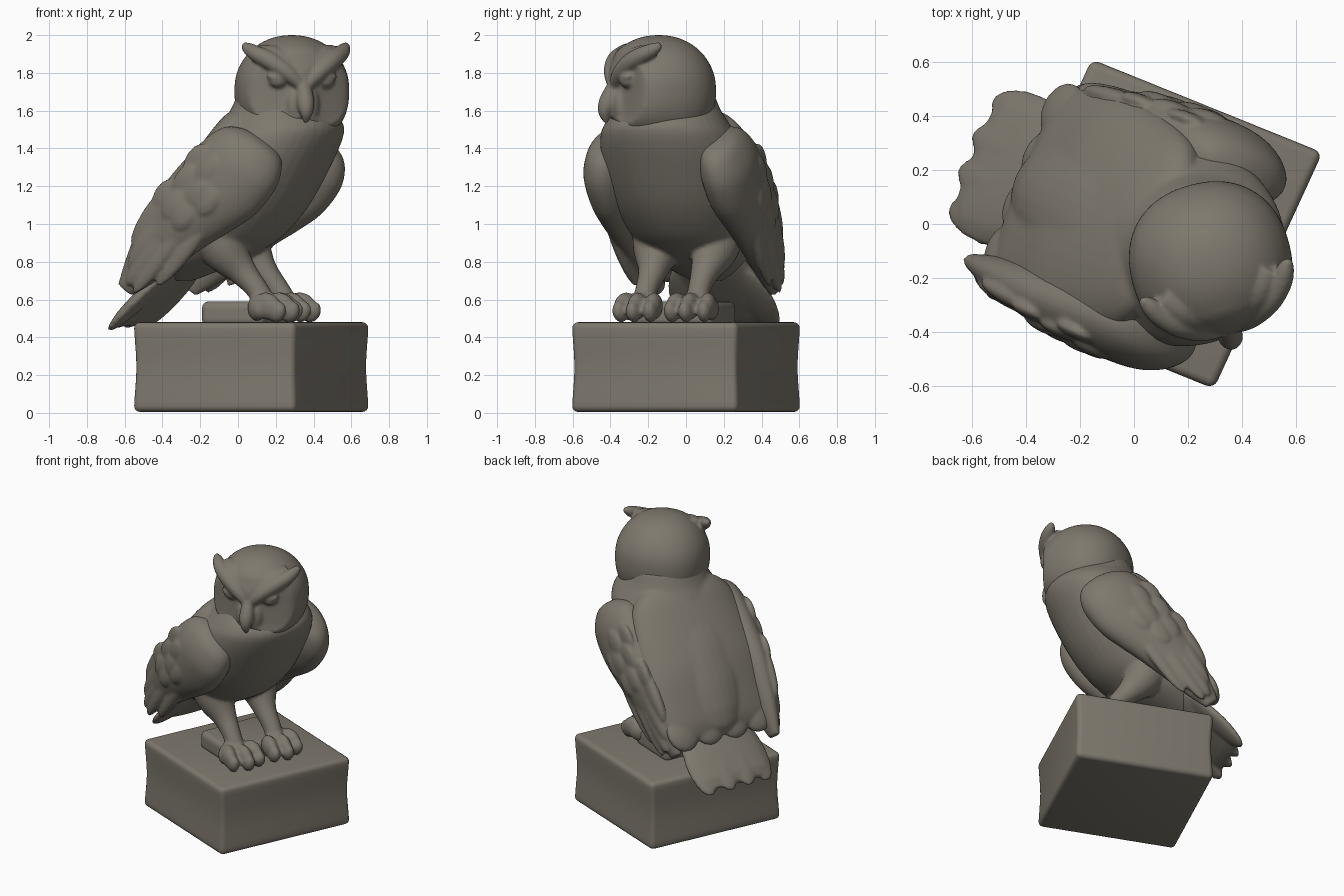
import bpy, bmesh, math
from mathutils import Vector, Matrix

if "Cube" in bpy.data.objects:
    bpy.data.objects.remove(bpy.data.objects["Cube"])

stone = bpy.data.materials.new("warm_grey_stone")
stone.diffuse_color = (0.21, 0.19, 0.155, 1)
stone.use_nodes = True
stone.node_tree.nodes["Principled BSDF"].inputs["Base Color"].default_value = stone.diffuse_color

YAW = math.radians(-22)
OWL_AT = (0.06, -0.03, 0)


def refine(rows, k=5):
    """Smoothly interpolate rows of section numbers."""
    out = []
    for i in range(len(rows) - 1):
        a, b, c, d = (rows[max(0, min(j, len(rows) - 1))] for j in (i - 1, i, i + 1, i + 2))
        for s in range(k):
            t = s / k
            out.append(tuple(q + .5 * t * (r - p + t * (2 * p - 5 * q + 4 * r - e + t * (3 * (q - r) + e - p)))
                             for p, q, r, e in zip(a, b, c, d)))
    return out + [rows[-1]]


def loft(bm, sections, n=28):
    """Closed skin through elliptical sections given as (centre, u, v)."""
    rings = []
    for c, u, v in sections:
        rings.append([bm.verts.new(c + u * math.cos(2 * math.pi * i / n) + v * math.sin(2 * math.pi * i / n))
                      for i in range(n)])
    for a, b in zip(rings, rings[1:]):
        for i in range(n):
            bm.faces.new((a[i], a[(i + 1) % n], b[(i + 1) % n], b[i]))
    bm.faces.new(rings[0])
    bm.faces.new(rings[-1])


def tube(bm, pts, side=1):
    """Round tapered tube through (x, y, z, radius) points."""
    pts = refine(pts, 4)
    cs = [Vector((x, y * side, z)) for x, y, z, r in pts]
    secs = []
    for i, c in enumerate(cs):
        t = (cs[min(i + 1, len(cs) - 1)] - cs[max(i - 1, 0)]).normalized()
        u = t.cross(Vector((1, 0, 0))).normalized()
        secs.append((c, u * pts[i][3], t.cross(u) * pts[i][3]))
    loft(bm, secs, 20)


def blob(bm, at, radii, pitch=0, yaw=0):
    m = (Matrix.Translation(at) @ Matrix.Rotation(math.radians(yaw), 4, 'Z')
         @ Matrix.Rotation(math.radians(pitch), 4, 'Y') @ Matrix.Diagonal((*radii, 1)))
    return bmesh.ops.create_uvsphere(bm, u_segments=24, v_segments=14, radius=1, matrix=m)['verts']


def finish(bm, name, at=OWL_AT, yaw=YAW, voxel=0.012, smooth=4):
    bmesh.ops.recalc_face_normals(bm, faces=bm.faces)
    me = bpy.data.meshes.new(name)
    for f in bm.faces:
        f.smooth = True
    bm.to_mesh(me)
    bm.free()
    me.materials.append(stone)
    ob = bpy.data.objects.new(name, me)
    bpy.context.collection.objects.link(ob)
    ob.location = at
    ob.rotation_euler = (0, 0, yaw)
    if voxel:
        r = ob.modifiers.new("fuse", 'REMESH')
        r.mode = 'VOXEL'
        r.voxel_size = voxel
        r.use_smooth_shade = True
        s = ob.modifiers.new("soften", 'SMOOTH')
        s.factor = 0.5
        s.iterations = smooth
    return ob


# Pedestal and slab: slightly skewed blocks with pinched sides and rounded edges
def block(name, at, size, pinch, bevel, skew):
    bm = bmesh.new()
    bmesh.ops.create_cube(bm, size=1)
    for v in bm.verts:
        v.co = Vector(c * s for c, s in zip(v.co, size))
    bmesh.ops.bevel(bm, geom=bm.edges[:], offset=bevel, segments=4, profile=0.5, affect='EDGES')
    for k in range(1, 8):
        bmesh.ops.bisect_plane(bm, geom=bm.verts[:] + bm.edges[:] + bm.faces[:],
                               plane_co=(0, 0, (k / 8 - 0.5) * size[2]), plane_no=(0, 0, 1))
    for v in bm.verts:
        w = 1 - pinch * math.cos(math.pi * v.co.z / size[2]) ** 2
        v.co.x = (v.co.x + skew * v.co.y) * w
        v.co.y *= w
    ob = finish(bm, name, at, YAW, voxel=0)
    bpy.context.view_layer.objects.active = ob
    ob.select_set(True)
    bpy.ops.object.shade_smooth_by_angle(angle=math.radians(40))
    ob.select_set(False)


block("pedestal", (0.07, 0, 0.2425), (0.925, 0.965, 0.475), 0.02, 0.032, 0.047)
block("perch_slab", (0.05, -0.005, 0.525), (0.36, 0.45, 0.13), 0.0, 0.035, 0)

# Torso: horizontal sections (z, centre x, half depth, half width)
bm = bmesh.new()
torso = [(.70, -.40, .07, .09), (.74, -.37, .15, .16), (.80, -.30, .24, .23), (.87, -.23, .30, .28),
         (.95, -.16, .345, .32), (1.1, -.06, .375, .37), (1.3, .06, .37, .39), (1.46, .165, .34, .365),
         (1.54, .19, .315, .325), (1.61, .175, .255, .28), (1.70, .16, .20, .24)]
loft(bm, [(Vector((x, 0, z)), Vector((a, 0, 0)), Vector((0, b, 0))) for z, x, a, b in refine(torso)], 40)

# Mantle: broad cloak of feathers over the back and shoulders (z, x, half width, half thickness)
mantle = [(1.59, .08, .20, .05), (1.56, .05, .29, .10), (1.49, .02, .36, .14), (1.40, -.04, .40, .15),
          (1.25, -.15, .43, .15), (1.10, -.26, .44, .14), (.95, -.36, .43, .11), (.82, -.45, .39, .075),
          (.75, -.49, .34, .045)]
out = Vector((-.8, 0, .6))
loft(bm, [(Vector((x, -.005, z)), Vector((0, w, 0)), out * t) for z, x, w, t in refine(mantle)], 40)
for y in (-.27, -.09, .10, .29):      # mantle feather ends over the tail
    blob(bm, (-.465, y, .80), (.13, .115, .045), -57)

# Legs and feet
for s in (1, -1):
    tube(bm, [(-.14, .17, 1.0, .15), (-.07, .165, .86, .125), (.02, .15, .75, .078),
              (.10, .15, .66, .060), (.16, .15, .57, .06)], s)
    for dy, ang, dx in ((-.085, -8, 0), (0, 0, .02), (.085, 14, -.02)):
        blob(bm, (.215 + dx, s * (.15 + dy), .565), (.085, .046, .072), 15, s * ang)
        blob(bm, (.275 + dx, s * (.15 + dy * 1.05), .535), (.05, .038, .06), 35, s * ang)
    blob(bm, (.13, s * .215, .555), (.08, .045, .068), 10, s * 50)
finish(bm, "body_and_legs")

# Tail: fan of overlapping feathers
bm = bmesh.new()
along, normal = Vector((-.73, 0, -.68)), Vector((-.68, 0, .73))
loft(bm, [(Vector((-.27, .02, .88)) + along * d, Vector((0, w, 0)), normal * t)
          for d, w, t in ((0, .18, .06), (.2, .235, .06), (.4, .27, .05), (.54, .26, .04), (.6, .21, .02))])
for i in (-1.5, -.5, .5, 1.5):
    blob(bm, (-.575 + .02 * abs(i), .13 * i + .02, .60 + .012 * (2 - abs(i))), (.25, .1, .038), -43, -5 * i)
finish(bm, "tail")

# Wings: sections along a sloping axis (distance, offset, half width, y, half thickness)
WING = refine([(-.035, .15, .04, .31, .03), (-.015, .14, .12, .32, .08), (.04, .12, .195, .33, .115),
               (.14, .115, .235, .34, .14), (.3, .10, .245, .345, .14), (.45, .07, .225, .35, .13),
               (.6, .04, .195, .35, .115), (.8, .02, .145, .345, .085), (.95, .015, .10, .34, .06),
               (1.08, .01, .05, .335, .03)], 4)
AXIS, ACROSS, ROOT = Vector((-.62, 0, -.78)), Vector((.78, 0, -.62)), Vector((.12, 0, 1.5))


def wing_point(d, p, side, shift):
    """Point on the outer wing skin."""
    row = min(WING, key=lambda r: abs(r[0] - d))
    c, w, y, t = row[1:]
    bulge = t * math.sqrt(max(0.05, 1 - p * p))
    return ROOT + shift + AXIS * d + ACROSS * (c + w * p) + Vector((0, side * (y + bulge), 0))


for s, name, shift in ((1, "left_wing", Vector((.06, .012, 0))), (-1, "right_wing", Vector((-.025, -.015, 0)))):
    bm = bmesh.new()
    loft(bm, [(ROOT + shift + AXIS * d + ACROSS * c + Vector((0, s * y, 0)), ACROSS * w, Vector((0, t, 0)))
              for d, c, w, y, t in WING], 36)
    # long flight feathers
    for d, p, ln in ((.66, .70, .28), (.76, .35, .29), (.78, 0, .26), (.74, -.35, .22), (.66, -.7, .2)):
        q = wing_point(d, p, s, shift)
        q.y -= s * .024
        blob(bm, q, (ln, .034, .055), -51.5 + 3 * p, s * 6)
    # short covert scallops in staggered rows
    for d, ps in ((.26, (-.7, -.3)), (.38, (-.55, -.1, .15)), (.52, (-.7, -.3, .05))):
        for p in ps:
            q = wing_point(d, p, s, shift)
            q.y -= s * .016
            blob(bm, q, (.10, .028, .065), -51.5, s * 3)
    finish(bm, name, voxel=0.011, smooth=3)

# Head: rounded ball, fuller below, flattened face with two hollow discs
bm = bmesh.new()
skull = bmesh.ops.create_uvsphere(bm, u_segments=72, v_segments=48, radius=1)['verts']
for v in skull:
    e = 2.1 + .25 * min(1, max(0, .5 - v.co.z))
    k = sum(abs(c) ** e for c in v.co) ** (-1 / e)
    x, y, z = v.co.x * k * .30, v.co.y * k * .30, v.co.z * k * .29
    if x > .18:
        x = .18 + (x - .18) * .8
    if x > 0:
        for s in (1, -1):
            d2 = ((y - s * .14) / .135) ** 2 + ((z + .01) / .17) ** 2
            if d2 < 1:
                x -= .055 * (1 - d2) ** 0.7
    v.co = (x, y, z)
blob(bm, (.11, 0, .13), (.14, .21, .13), 25)     # forehead
for s in (1, -1):
    # brow ridge rising into an ear tuft, with forehead filled in behind it
    tube(bm, [(.245, .0, .01, .028), (.235, .08, .085, .042), (.195, .165, .15, .048),
              (.14, .23, .19, .043), (.09, .265, .22, .032), (.065, .285, .24, .014)], s)
    tube(bm, [(.205, .0, .065, .05), (.185, .07, .12, .065), (.135, .14, .165, .07), (.07, .2, .18, .06)], s)
    blob(bm, (.205, s * .13, .05), (.042, .05, .04))              # eye
    blob(bm, (.205, s * .13, .072), (.046, .062, .026), 15)       # upper lid
    blob(bm, (.21, s * .045, -.08), (.05, .045, .10), 0, s * 20)   # bristles beside beak
# beak
tube(bm, [(.235, 0, .04, .035), (.265, 0, -.03, .045), (.285, 0, -.08, .046),
          (.295, 0, -.125, .034), (.285, 0, -.175, .01)])
finish(bm, "head", (0.285, -0.145, 1.71), math.radians(-75), voxel=0.010, smooth=3)
